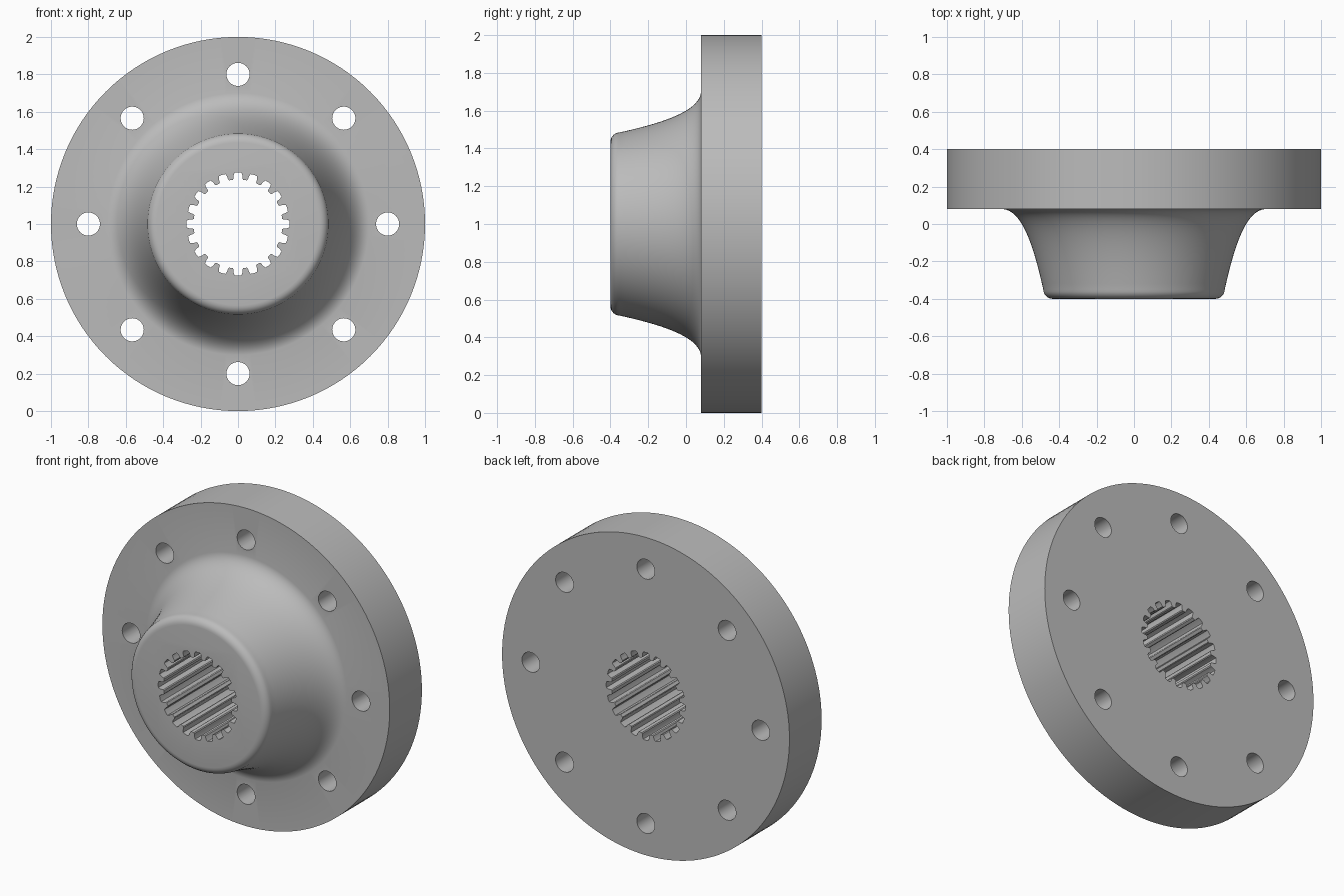
import bpy, bmesh
from math import sin, cos, pi, radians
from mathutils import Vector
from mathutils.geometry import interpolate_bezier

cube = bpy.data.objects.get("Cube")
if cube:
    bpy.data.objects.remove(cube)

steel = bpy.data.materials.new("grey_steel")
steel.use_nodes = True
steel.diffuse_color = (0.5, 0.5, 0.5, 1)
steel.node_tree.nodes["Principled BSDF"].inputs["Base Color"].default_value = (0.5, 0.5, 0.5, 1)

AXIS = Vector((0, 0, 1))  # centre of the flange, axis runs along y
BACK, FACE, NOSE = 0.4, 0.08, -0.4


def finish(name, bm):
    bmesh.ops.recalc_face_normals(bm, faces=bm.faces)
    mesh = bpy.data.meshes.new(name)
    bm.to_mesh(mesh)
    bm.free()
    mesh.materials.append(steel)
    obj = bpy.data.objects.new(name, mesh)
    bpy.context.collection.objects.link(obj)
    return obj


def lathe(name, profile, steps=128):
    """Spin (radius, y) points around the axis and cap both ends."""
    bm = bmesh.new()
    verts = [bm.verts.new((r, y, 1)) for r, y in profile]
    edges = [bm.edges.new(pair) for pair in zip(verts, verts[1:])]
    bmesh.ops.spin(bm, geom=verts + edges, cent=AXIS, axis=(0, 1, 0),
                   angle=2 * pi, steps=steps)
    bmesh.ops.remove_doubles(bm, verts=bm.verts, dist=1e-5)
    bmesh.ops.holes_fill(bm, edges=[e for e in bm.edges if e.is_boundary])
    return finish(name, bm)


def prism(name, outline):
    """Extrude polar (radius, angle) points through the whole part."""
    bm = bmesh.new()
    face = bm.faces.new([bm.verts.new((x, -0.6, z)) for x, z in outline])
    ext = bmesh.ops.extrude_face_region(bm, geom=[face])
    bmesh.ops.translate(bm, vec=(0, 1.2, 0),
                        verts=[v for v in ext["geom"] if isinstance(v, bmesh.types.BMVert)])
    return finish(name, bm)


def cut(body, cutter):
    mod = body.modifiers.new("cut", "BOOLEAN")
    mod.operation, mod.solver, mod.object = "DIFFERENCE", "EXACT", cutter
    bpy.context.view_layer.objects.active = body
    bpy.ops.object.modifier_apply(modifier=mod.name)
    bpy.data.objects.remove(cutter)


# Body: rounded nose, flared hub, then the thick flange disc
nose = [(0.435 + 0.05 * sin(a), NOSE + 0.05 - 0.05 * cos(a))
        for a in (radians(15 * i) for i in range(6))]
flare = [(p.x, p.y) for p in interpolate_bezier(
    Vector((0.485, -0.35)), Vector((0.53, -0.15)),
    Vector((0.59, 0.07)), Vector((0.7, FACE)), 20)]
flange = lathe("splined_flange", nose + flare + [(1, FACE), (1, BACK)])

# Splined bore: grooves at top and sides, narrow rounded teeth between
TEETH = 20
tooth = [(0.275, -5.2), (0.262, -4.0), (0.243, -3.4), (0.238, -2.2),
         (0.238, 2.2), (0.243, 3.4), (0.262, 4.0), (0.275, 5.2), (0.276, 9.0)]
bore = []
for i in range(TEETH):
    for r, deg in tooth:
        a = 2 * pi * (i + 0.5) / TEETH + radians(deg)
        bore.append((r * cos(a), 1 + r * sin(a)))
cut(flange, prism("bore_cutter", bore))

# Eight bolt holes
for i in range(8):
    cx, cz = 0.8 * cos(i * pi / 4), 1 + 0.8 * sin(i * pi / 4)
    circle = [(cx + 0.062 * cos(j * pi / 16), cz + 0.062 * sin(j * pi / 16))
              for j in range(32)]
    cut(flange, prism("bolt_hole_cutter", circle))

# Smooth shading with crisp machined edges
bpy.ops.object.select_all(action="DESELECT")
flange.select_set(True)
bpy.context.view_layer.objects.active = flange
bpy.ops.object.shade_smooth_by_angle(angle=radians(30))
